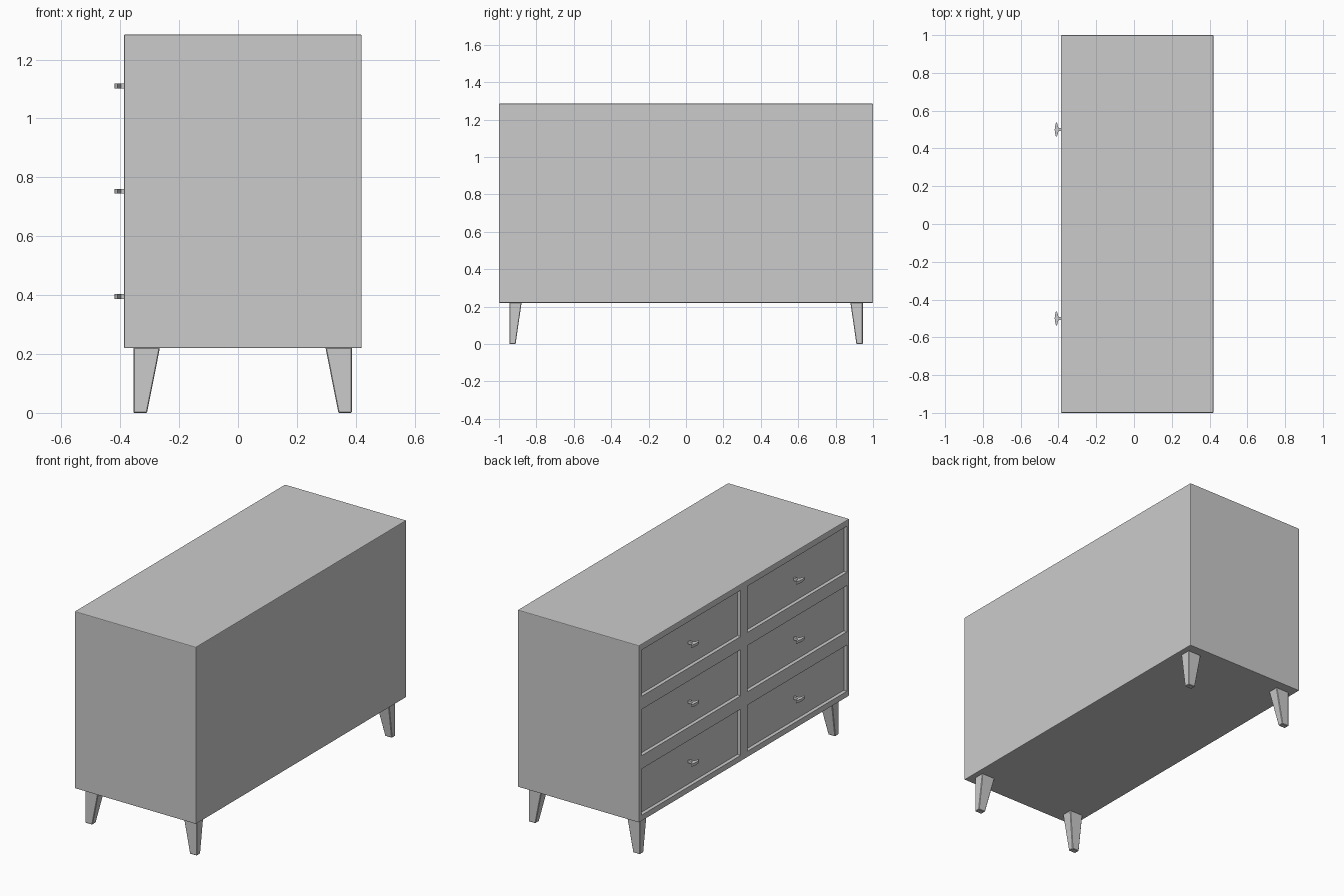
import bpy, bmesh
from mathutils import Vector

if "Cube" in bpy.data.objects:
    bpy.data.objects.remove(bpy.data.objects["Cube"])

FRONT = -0.387                      # drawer side of the cabinet
BACK = 0.42
ROWS = (0.395, 0.753, 1.110)        # drawer centre heights
COLS = (-0.505, 0.505)              # drawer centre positions along y
DW, DH = 0.945, 0.278               # drawer opening size


def link(name, bm):
    bmesh.ops.recalc_face_normals(bm, faces=bm.faces)
    me = bpy.data.meshes.new(name)
    bm.to_mesh(me)
    bm.free()
    ob = bpy.data.objects.new(name, me)
    bpy.context.collection.objects.link(ob)
    return ob


def box(name, lo, hi, bevel=0):
    bm = bmesh.new()
    lo, hi = Vector(lo), Vector(hi)
    bmesh.ops.create_cube(bm, size=1)
    for v in bm.verts:
        v.co = (lo + hi) / 2 + v.co * (hi - lo)
    if bevel:
        bmesh.ops.bevel(bm, geom=bm.edges[:], offset=bevel, segments=2,
                        profile=0.5, affect='EDGES')
    return link(name, bm)


def leg(name, sx, sy):
    # outer faces are vertical, inner faces taper towards the foot
    ox = -0.355 if sx < 0 else 0.387
    oy = sy * 0.945
    bm = bmesh.new()
    rings = []
    for z, w, d in ((0, 0.046, 0.034), (0.222, 0.09, 0.066)):
        rings.append([bm.verts.new((ox - sx * a * w, oy - sy * b * d, z))
                      for a, b in ((0, 0), (1, 0), (1, 1), (0, 1))])
    for r in rings:
        bm.faces.new(r)
    for i in range(4):
        j = (i + 1) % 4
        bm.faces.new((rings[0][i], rings[0][j], rings[1][j], rings[1][i]))
    bmesh.ops.bevel(bm, geom=bm.edges[:], offset=0.003, segments=1, affect='EDGES')
    return link(name, bm)


def handle(name, y, z):
    # lens-shaped grip on a thin stem, outline in x/y extruded along z
    half = [(-0.366, 0.007), (-0.398, 0.007), (-0.402, 0.016), (-0.406, 0.032),
            (-0.410, 0.040), (-0.414, 0.034), (-0.418, 0.018)]
    outline = half + [(-0.42, 0)] + [(x, -w) for x, w in reversed(half)]
    bm = bmesh.new()
    face = bm.faces.new([bm.verts.new((x, y + w, z - 0.008)) for x, w in outline])
    ext = bmesh.ops.extrude_face_region(bm, geom=[face])
    bmesh.ops.translate(bm, vec=(0, 0, 0.016),
                        verts=[g for g in ext['geom'] if isinstance(g, bmesh.types.BMVert)])
    return link(name, bm)


# cabinet body
cabinet = box("cabinet_body", (FRONT, -1, 0.22), (BACK, 1, 1.285), bevel=0.004)

# drawer openings, drawer fronts and handles
for c, y in enumerate(COLS):
    for r, z in enumerate(ROWS):
        tag = f"{r + 1}_{c + 1}"
        cutter = box("cutter", (FRONT - 0.1, y - DW / 2, z - DH / 2),
                     (FRONT + 0.035, y + DW / 2, z + DH / 2))
        mod = cabinet.modifiers.new("opening", 'BOOLEAN')
        mod.operation = 'DIFFERENCE'
        mod.solver = 'EXACT'
        mod.object = cutter
        bpy.context.view_layer.objects.active = cabinet
        bpy.ops.object.modifier_apply(modifier=mod.name)
        bpy.data.objects.remove(cutter)
        g = 0.003
        box("drawer_front_" + tag,
            (FRONT + 0.018, y - DW / 2 + g, z - DH / 2 + g),
            (FRONT + 0.035, y + DW / 2 - g, z + DH / 2 - g))
        handle("drawer_handle_" + tag, -0.5 if y < 0 else 0.5, z)

# four tapered legs
for sx, nx in ((-1, "front"), (1, "rear")):
    for sy, ny in ((-1, "right"), (1, "left")):
        leg(f"{nx}_{ny}_leg", sx, sy)
